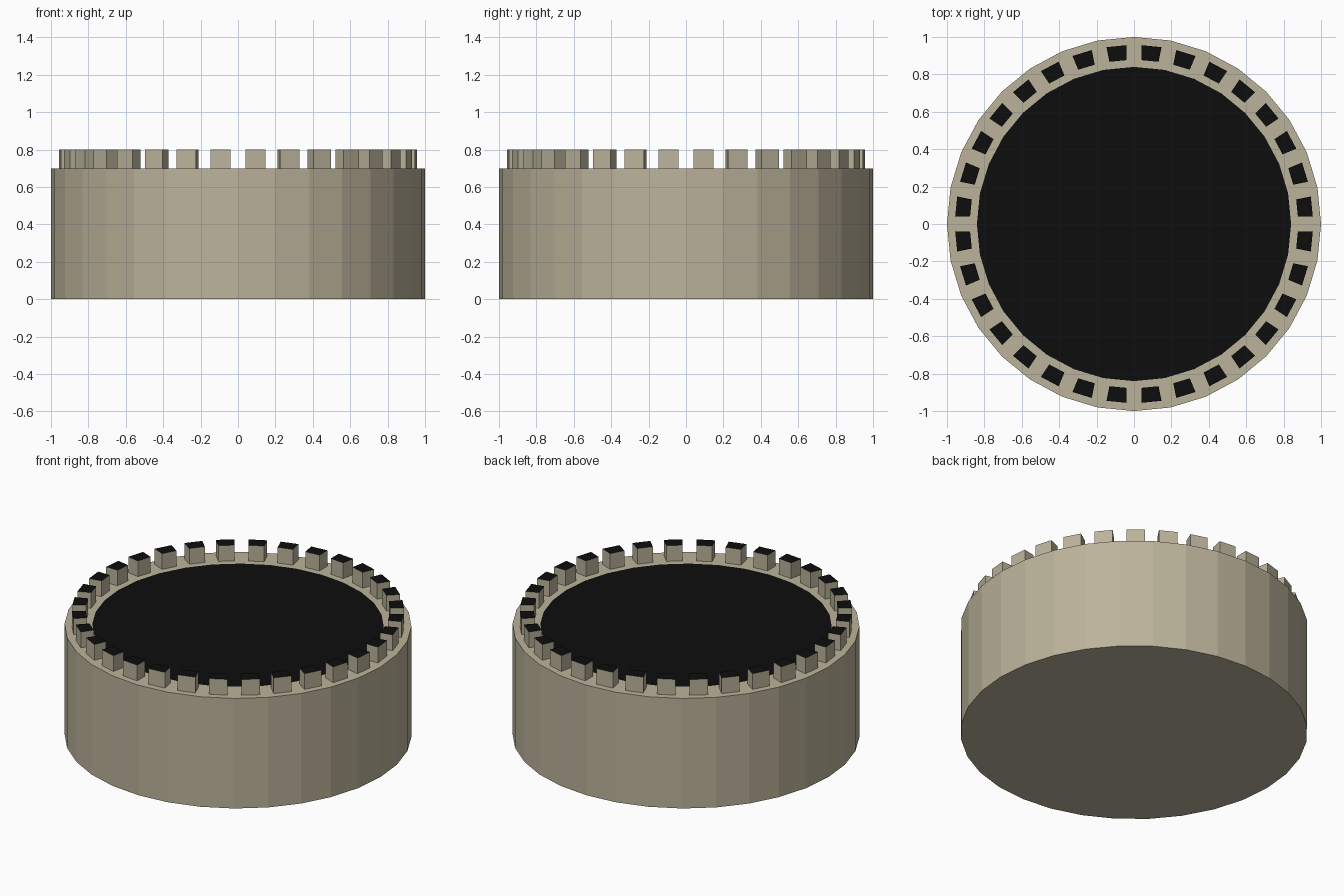
import bpy
import bmesh

SIDES = 32
RADIUS, HEIGHT = 1.0, 0.70
RIM_WIDTH, TOOTH_MARGIN, TOOTH_HEIGHT = 0.16, 0.04, 0.10

cube = bpy.data.objects.get("Cube")
if cube:
    bpy.data.objects.remove(cube, do_unlink=True)


def make_material(name, colour):
    mat = bpy.data.materials.new(name)
    mat.use_nodes = True
    mat.diffuse_color = colour
    mat.node_tree.nodes["Principled BSDF"].inputs["Base Color"].default_value = colour
    return mat


beige = make_material("warm beige", (0.50, 0.45, 0.325, 1))
black = make_material("near black", (0.004, 0.004, 0.004, 1))

# Drum body
bm = bmesh.new()
bmesh.ops.create_cone(bm, cap_ends=True, segments=SIDES, radius1=RADIUS,
                      radius2=RADIUS, depth=HEIGHT)
bmesh.ops.translate(bm, verts=bm.verts, vec=(0, 0, HEIGHT / 2))
bm.normal_update()

# Top panel: split the cap into a rim ring and a dark centre
cap = max(bm.faces, key=lambda f: f.calc_center_median().z)
rim = bmesh.ops.inset_region(bm, faces=[cap], thickness=0.1)["faces"]
for v in cap.verts:
    scale = (RADIUS - RIM_WIDTH) / v.co.xy.length
    v.co.x *= scale
    v.co.y *= scale
cap.material_index = 1

# Rim teeth: inset every rim segment and raise it
bm.normal_update()
bmesh.ops.inset_individual(bm, faces=rim, thickness=TOOTH_MARGIN, use_even_offset=True)
teeth = bmesh.ops.extrude_discrete_faces(bm, faces=rim)["faces"]
for tooth in teeth:
    tooth.material_index = 1
    for edge in tooth.edges:
        for v in edge.verts:
            v.co.z = HEIGHT + TOOTH_HEIGHT

# Close the sides of each tooth
for tooth in teeth:
    for loop in list(tooth.loops):
        a, b = loop.vert, loop.link_loop_next.vert
        low_a = bm.verts.new((a.co.x, a.co.y, HEIGHT))
        low_b = bm.verts.new((b.co.x, b.co.y, HEIGHT))
        side = bm.faces.new((low_a, low_b, b, a))
        side.material_index = 1
bmesh.ops.remove_doubles(bm, verts=bm.verts, dist=0.0005)
bm.normal_update()

mesh = bpy.data.meshes.new("toothed_drum")
bm.to_mesh(mesh)
bm.free()
mesh.materials.append(beige)
mesh.materials.append(black)
drum = bpy.data.objects.new("toothed_drum", mesh)
bpy.context.collection.objects.link(drum)
